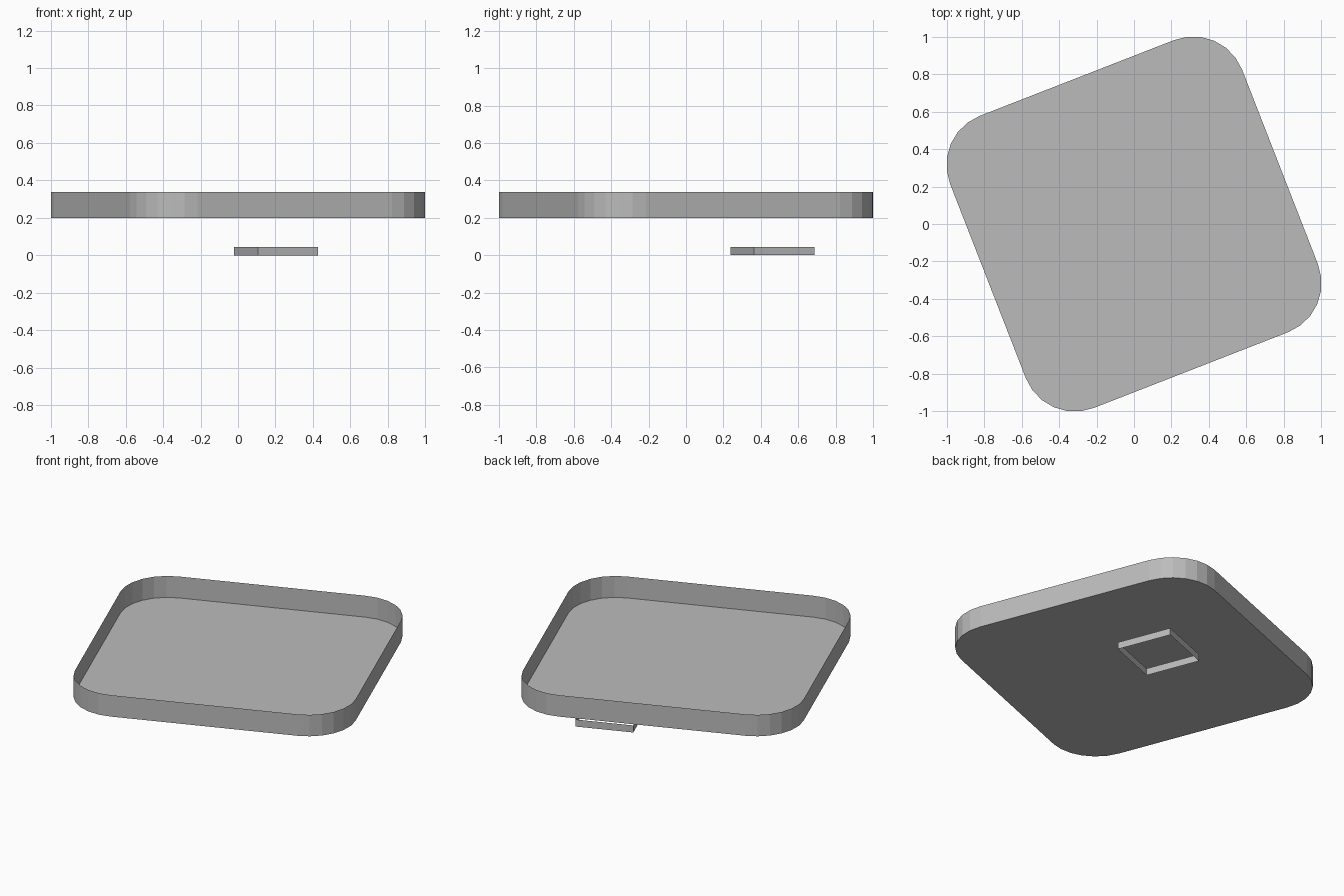
import bpy, bmesh, math
from mathutils import Matrix

default = bpy.data.objects.get("Cube")
if default:
    bpy.data.objects.remove(default, do_unlink=True)

TURN = math.radians(21.3)

grey = bpy.data.materials.new("plain grey")
grey.use_nodes = True
colour = (0.5, 0.5, 0.5, 1)
grey.diffuse_color = colour
grey.node_tree.nodes["Principled BSDF"].inputs["Base Color"].default_value = colour


def rounded_square(half, radius, steps):
    """Outline of a square with arc corners, or sharp ones if radius is 0."""
    points = []
    for corner in range(4):
        middle = math.radians(45 + 90 * corner)
        reach = (half - radius) * math.sqrt(2)
        for i in range(steps + 1):
            a = middle + math.radians(90) * (i / steps - 0.5) if steps else middle
            points.append((reach * math.cos(middle) + radius * math.cos(a),
                           reach * math.sin(middle) + radius * math.sin(a)))
    return points


def thin_wall(name, outline, location, height, floor):
    """Sheet wall raised from an outline, with or without a floor."""
    bm = bmesh.new()
    low = [bm.verts.new((x, y, 0)) for x, y in outline]
    high = [bm.verts.new((x, y, height)) for x, y in outline]
    n = len(outline)
    for i in range(n):
        j = (i + 1) % n
        bm.faces.new((low[i], low[j], high[j], high[i]))
    if floor:
        bm.faces.new(low[::-1])
    bm.transform(Matrix.Rotation(TURN, 4, "Z"))
    mesh = bpy.data.meshes.new(name)
    bm.to_mesh(mesh)
    bm.free()
    mesh.materials.append(grey)
    obj = bpy.data.objects.new(name, mesh)
    obj.location = location
    bpy.context.collection.objects.link(obj)
    return obj


# Open shallow tray with faceted round corners
thin_wall("tray", rounded_square(0.837, 0.28, 6), (0, 0, 0.2), 0.137, True)

# Small square ring floating below, open at both ends
thin_wall("square_ring", rounded_square(0.173, 0, 0), (0.204, 0.463, 0), 0.045, False)
